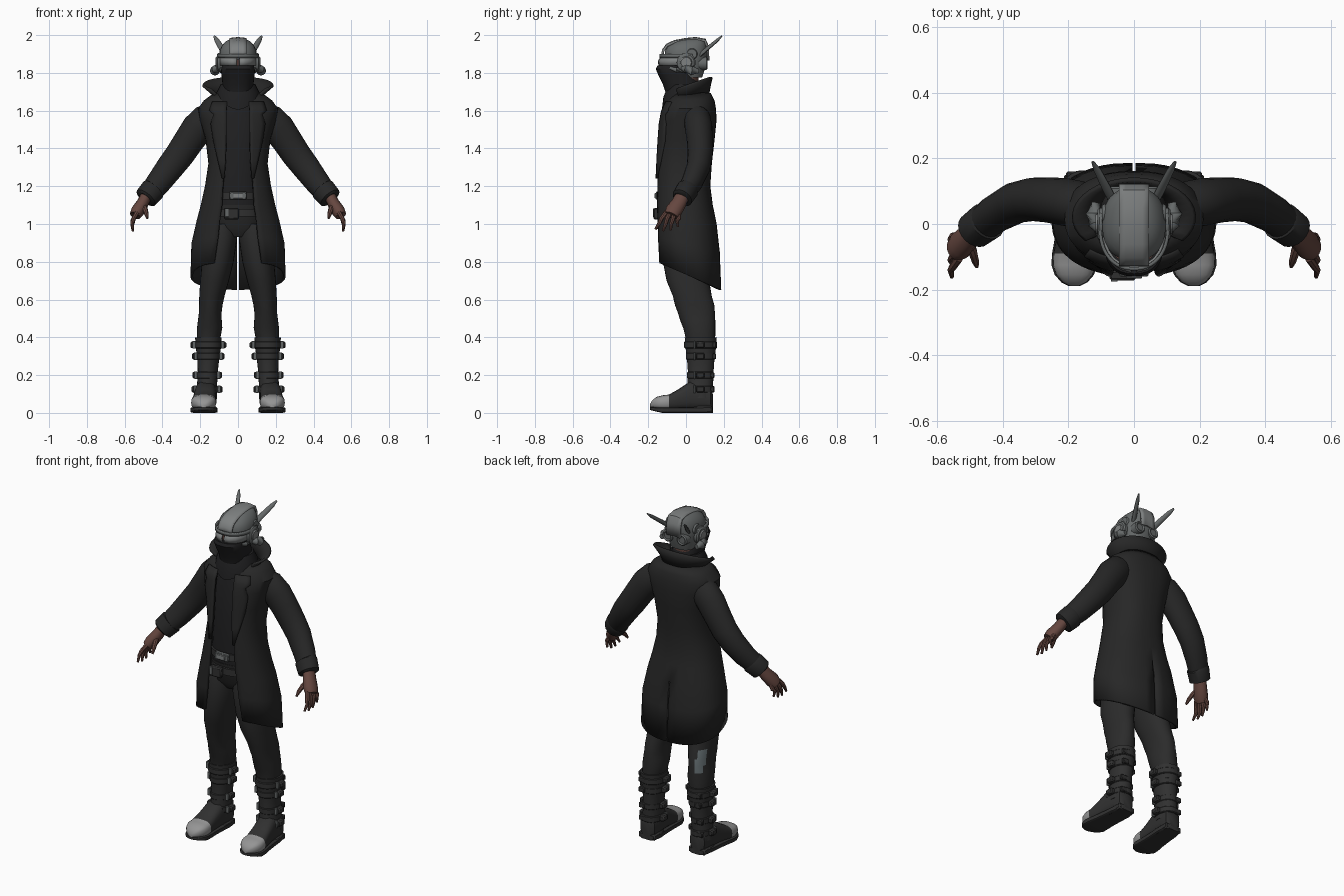
import bpy, bmesh, math
from mathutils import Vector

cube = bpy.data.objects.get("Cube")
if cube:
    bpy.data.objects.remove(cube)
made = []


def material(name, r, g, b):
    m = bpy.data.materials.new(name)
    m.use_nodes = True
    m.diffuse_color = (r, g, b, 1)
    m.node_tree.nodes["Principled BSDF"].inputs["Base Color"].default_value = (r, g, b, 1)
    return m


COAT_CLOTH = material("coat black", .02, .02, .02)
TROUSER = material("trouser black", .024, .024, .024)
MASK = material("mask black", .014, .014, .015)
LEATHER = material("boot leather", .03, .03, .03)
SKIN = material("skin brown", .13, .062, .05)
STEEL = material("helmet steel", .13, .14, .14)
PLATE = material("light steel", .21, .22, .22)
TOE = material("toe cap grey", .3, .3, .3)
PATCH = material("patch grey", .13, .16, .17)


def finish(name, bm, mat, thick=0):
    bmesh.ops.recalc_face_normals(bm, faces=bm.faces)
    me = bpy.data.meshes.new(name)
    bm.to_mesh(me)
    bm.free()
    me.materials.append(mat)
    ob = bpy.data.objects.new(name, me)
    bpy.context.collection.objects.link(ob)
    if thick:
        mod = ob.modifiers.new("thickness", 'SOLIDIFY')
        mod.thickness = thick
        mod.offset = 0
    made.append(ob)
    return ob


def skin_rows(name, rows, mat, closed=True, thick=0, skip=None):
    """Join rows of points with quads; closed rows are capped."""
    bm = bmesh.new()
    vs = [[bm.verts.new(p) for p in row] for row in rows]
    n = len(vs[0])
    for j, (a, b) in enumerate(zip(vs, vs[1:])):
        for i in range(n if closed else n - 1):
            if not (skip and skip(j, i)):
                k = (i + 1) % n
                bm.faces.new((a[i], a[k], b[k], b[i]))
    if closed:
        bm.faces.new(vs[0])
        bm.faces.new(vs[-1])
    return finish(name, bm, mat, thick)


def power(v, p):
    return math.copysign(abs(v) ** p, v)


def ring(cx, cy, z, rx, ry, p=.85, n=28, start=0):
    """Rounded outline; angle zero is the front."""
    pts = []
    for i in range(n):
        a = start + (2 * math.pi - 2 * start) * i / (n - 1 if start else n)
        pts.append(Vector((cx + rx * power(math.sin(a), p), cy - ry * power(math.cos(a), p), z)))
    return pts


def stack(name, rows, mat):
    """Rows of height, half width, front y, back y."""
    return skin_rows(name, [ring(0, (f + b) / 2, z, w, (b - f) / 2) for z, w, f, b in rows], mat)


def tube(name, pts, mat, s=1, flat=1, n=14):
    rows = []
    for i, (x, y, z, r) in enumerate(pts):
        a, b = pts[max(i - 1, 0)], pts[min(i + 1, len(pts) - 1)]
        t = (Vector(b[:3]) - Vector(a[:3])).normalized()
        u = t.cross(Vector((0, 1, 0))).normalized()
        v = t.cross(u)
        row = []
        for k in range(n):
            c = 2 * math.pi * k / n
            q = Vector((x, y, z)) + r * math.cos(c) * u + r * flat * math.sin(c) * v
            row.append(Vector((s * q.x, q.y, q.z)))
        rows.append(row)
    return skin_rows(name, rows, mat)


def box(name, x, y, z, sx, sy, sz, mat):
    bm = bmesh.new()
    bmesh.ops.create_cube(bm, size=1)
    for v in bm.verts:
        v.co = Vector((x + v.co.x * sx, y + v.co.y * sy, z + v.co.z * sz))
    ob = finish(name, bm, mat)
    bev = ob.modifiers.new("soft edge", 'BEVEL')
    bev.width = min(sx, sy, sz) * .2
    return ob


# Long coat: height, half width, front y, back y, half opening
COAT = [(.65, .245, -.15, .18, .125), (.85, .24, -.152, .172, .105), (1, .212, -.155, .155, .095),
        (1.1, .19, -.157, .135, .085), (1.2, .168, -.156, .122, .08), (1.32, .15, -.15, .13, .07),
        (1.45, .165, -.14, .145, .066), (1.55, .195, -.13, .155, .065), (1.61, .205, -.115, .152, .065),
        (1.65, .175, -.095, .145, .06), (1.69, .12, -.075, .125, .055)]
P = .85
N = 42


def coat_at(z):
    for a, b in zip(COAT, COAT[1:]):
        if z <= b[0]:
            f = (z - a[0]) / (b[0] - a[0])
            return [u + (v - u) * f for u, v in zip(a, b)]
    return COAT[-1]


def coat_front(x, z):
    _, w, f, b, _ = coat_at(z)
    s = min(x / w, 1) ** (1 / P)
    return (f + b) / 2 - (b - f) / 2 * math.sqrt(1 - s * s) ** P


rows = []
for z, w, f, b, gap in COAT:
    row = ring(0, (f + b) / 2, z, w, (b - f) / 2, P, N, math.asin((gap / w) ** (1 / P)))
    for i, x in ((N // 2 - 1, .005), (N // 2, -.005)):
        row[i].x = x
    if z < 1.1:
        for v in row:
            hem = .8 - (v.y + .15) * .45
            v.z = 1.1 - (1.1 - z) * (1.1 - hem) / .45
    rows.append(row)
skin_rows("long_coat", rows, COAT_CLOTH, False, .014, lambda j, i: j < 2 and i == N // 2 - 1)

# Raised collar, open at the front
rows = []
for w, d, cy, z, rise in ((.1, .085, .03, 1.65, .03), (.14, .1, .025, 1.7, .035), (.185, .115, .02, 1.738, .04)):
    row = ring(0, cy, z, w, d, 1, 26, math.radians(52))
    for v in row:
        v.z += rise * (v.y - cy) / d
    rows.append(row)
skin_rows("coat_collar", rows, COAT_CLOTH, False, .014)

# Shirt, hips, belts
stack("shirt", [(1.06, .13, -.13, .1), (1.2, .12, -.138, .08), (1.4, .12, -.125, .1),
                (1.55, .13, -.11, .1), (1.66, .09, -.08, .08)], MASK)
stack("hips", [(.93, .08, -.08, .07), (.98, .14, -.115, .1), (1.1, .135, -.135, .1)], TROUSER)
for z, f in ((1.15, -.148), (1.06, -.145)):
    stack("belt", [(z - .02, .13, f, .1), (z + .02, .13, f, .1)], LEATHER)
box("belt_buckle", 0, -.15, 1.15, .09, .02, .042, STEEL)
box("belt_buckle_center", 0, -.16, 1.15, .05, .012, .028, PLATE)
box("belt_pouch", -.035, -.157, 1.055, .08, .03, .06, LEATHER)
box("pouch_clasp", -.06, -.172, 1.06, .02, .008, .045, STEEL)

# Face, mask and scarf
stack("face", [(1.72, .07, -.1, .06), (1.8, .078, -.12, .07), (1.87, .08, -.12, .07)], SKIN)
stack("face_mask", [(1.62, .06, -.1, .06), (1.68, .08, -.103, .075), (1.74, .082, -.123, .07),
                    (1.79, .088, -.147, .05), (1.82, .09, -.16, .03), (1.838, .084, -.152, .02)], MASK)
rows = []
for z, w, dip in ((1.66, .12, .06), (1.7, .112, .03), (1.74, .092, .02)):
    row = ring(0, -.01, z, w, w * .98, 1)
    for v in row:
        v.z -= dip * max(0, -(v.y + .01) / w) ** 4
    rows.append(row)
skin_rows("neck_scarf", rows, MASK)

# Helmet shell, crest and visor
stack("helmet_shell", [(1.775, .07, -.03, .085), (1.82, .088, -.07, .1), (1.87, .097, -.112, .112),
                       (1.915, .097, -.112, .112), (1.945, .085, -.095, .11), (1.967, .065, -.06, .105),
                       (1.98, .04, -.02, .095)], STEEL)
arc = [(-.125, 1.885), (-.122, 1.92), (-.1, 1.95), (-.06, 1.968), (0, 1.979), (.05, 1.984),
       (.1, 1.976), (.115, 1.94), (.118, 1.87)]
skin_rows("helmet_crest", [[Vector((x, y, z - abs(x) * .12)) for x in (-.045, -.025, 0, .025, .045)]
                           for y, z in arc], PLATE, False, .012)
rows = [ring(0, -.02, z, .092, d, .9, 20, .06)[:6] for z, d in ((1.838, .122), (1.862, .125), (1.885, .11))]
for s in (1, -1):
    skin_rows("visor_lens", [[Vector((s * v.x, v.y, v.z)) for v in r] for r in rows], PLATE, False, .008)
rows = [ring(0, -.01, z, w, w * 1.22, .9, 28, 4.4 - math.pi) for z, w in ((1.88, .103), (1.9, .104))]
skin_rows("helmet_brow", [[Vector((v.x, -.01 - (v.y + .01), v.z)) for v in r] for r in rows], STEEL, False, .01)

for s in (1, -1):
    # Ear discs, pods, rear vents and horns
    for y, z, r, x0, x1, mat in ((0, 1.855, .05, .08, .112, STEEL), (0, 1.855, .032, .1, .118, PLATE),
                                 (.03, 1.9, .03, .07, .098, STEEL)):
        tube("ear_disc", [(x0, y, z, r), (x1 - .006, y + .001, z, r), (x1, y + .001, z, r * .85)], mat, s, n=20)
    tube("ear_pod", [(.105, -.02, 1.825, .012), (.118, .0, 1.82, .022), (.122, .03, 1.812, .026),
                     (.115, .065, 1.81, .014)], STEEL, s)
    tube("cheek_guard", [(.085, .0, 1.815, .018), (.088, -.05, 1.815, .012), (.082, -.085, 1.825, .008)], STEEL, s)
    rows = [[Vector((s * .048 + r * math.cos(k * math.pi / 9), y, 1.85 + r * math.sin(k * math.pi / 9)))
             for k in range(18)] for y, r in ((.07, .034), (.108, .034), (.114, .027), (.108, .02))]
    skin_rows("rear_vent", rows, STEEL)
    tube("horn", [(.066, .075, 1.895, .016), (.085, .112, 1.928, .016), (.112, .165, 1.972, .013),
                  (.126, .19, 1.995, .005)], STEEL, s, .6, 10)

    # Lapel lying on the coat front
    rows = []
    for z, out in ((1.24, .082), (1.34, .105), (1.44, .128), (1.53, .142), (1.58, .128), (1.6, .15), (1.645, .135)):
        inner = coat_at(z)[4] - .004
        xs = [inner + (out - inner) * k / 4 for k in range(5)]
        rows.append([Vector((s * x, coat_front(x, z) - .011, z)) for x in xs])
    skin_rows("lapel", rows, COAT_CLOTH, False, .012)

    # Sleeve and cuff
    tube("sleeve", [(.12, .05, 1.575, .07), (.17, .06, 1.55, .084), (.215, .068, 1.505, .085),
                    (.26, .073, 1.44, .08), (.31, .075, 1.365, .077), (.36, .065, 1.3, .073),
                    (.42, .032, 1.22, .066), (.485, -.018, 1.14, .055)], COAT_CLOTH, s, .86, 20)
    tube("cuff", [(.445, .01, 1.187, .06), (.45, .008, 1.182, .066), (.487, -.02, 1.138, .062),
                  (.49, -.022, 1.134, .05)], COAT_CLOTH, s, .9, 20)

    # Hand
    tube("palm", [(.485, -.018, 1.15, .03), (.505, -.038, 1.11, .032), (.53, -.065, 1.07, .036),
                  (.545, -.078, 1.045, .03)], SKIN, s, 1.25)
    for k in range(4):
        y = -.105 + k * .022
        spread = (k - 1.5) * .009
        drop = (.01, 0, .004, .022)[k]
        tube("finger", [(.535, y, 1.06, .013), (.553, y - .012 + spread, 1.028, .012),
                        (.56, y - .022 + spread, .995 + drop, .01), (.556, y - .03 + spread * 2, .962 + drop, .006)],
             SKIN, s, n=8)
    tube("thumb", [(.505, -.05, 1.105, .016), (.492, -.085, 1.08, .014), (.485, -.112, 1.055, .012),
                   (.48, -.13, 1.03, .006)], SKIN, s, n=8)

    # Trouser leg, with a worn patch behind the right knee
    leg = skin_rows("trouser_leg", [ring(s * x, y, z, w, d, .95) for x, y, z, w, d in (
        (.085, -.01, 1, .075, .1), (.09, -.01, .93, .086, .115), (.107, .0, .8, .084, .122), (.124, .01, .7, .076, .113),
        (.138, .033, .62, .067, .103), (.144, .046, .57, .062, .104), (.147, .055, .53, .06, .098),
        (.149, .062, .49, .063, .093), (.15, .07, .45, .067, .085), (.154, .075, .41, .063, .08),
        (.157, .077, .37, .06, .075))], TROUSER)
    leg.data.materials.append(PATCH)
    for f in leg.data.polygons:
        c = f.center
        if s < 0 and .5 < c.z < .6 and -.2 < c.x < -.165 and c.y > .08:
            f.material_index = 1

    # Boot shaft, foot and sole
    skin_rows("boot_shaft", [ring(s * x, y, z, w, d, .95) for x, y, z, w, d in (
        (.168, .072, .08, .058, .068), (.163, .076, .16, .053, .068), (.16, .078, .22, .053, .068),
        (.157, .078, .29, .058, .073), (.157, .078, .34, .066, .08), (.157, .078, .4, .07, .085))], LEATHER)
    FOOT = ((.142, .03, .1), (.13, .048, .13), (.08, .056, .16), (.02, .057, .165), (-.04, .06, .125),
            (-.09, .065, .097), (-.125, .066, .093), (-.155, .056, .085), (-.178, .036, .068), (-.19, .012, .048))
    for name, low, soft, grow in (("boot_foot", .015, .7, 0), ("boot_sole", 0, .3, .004)):
        rows = []
        for y, w, top in FOOT:
            if grow:
                top = .03
            base = low + max(0, -.13 - y) * .25
            mid, half = (top + base) / 2, (top - base) / 2
            cx = s * (.166 + .016 * max(0, min(1, (.1 - y) / .2)))
            rows.append([Vector((cx + (w + grow) * power(math.cos(a), soft), y, mid + half * power(math.sin(a), soft)))
                         for a in (k * math.pi / 10 for k in range(20))])
        ob = skin_rows(name, rows, LEATHER)
        if not grow:
            ob.data.materials.append(TOE)
            for f in ob.data.polygons:
                if f.center.y < -.09:
                    f.material_index = 1
    box("boot_heel", s * .167, .09, .018, .11, .1, .036, LEATHER)

    # Boot straps with buckles on both sides
    for z, w in ((.36, .073), (.3, .064), (.2, .057), (.125, .06)):
        cx = s * (.157 if z > .25 else .163)
        skin_rows("boot_strap", [ring(cx, .077, z + h, w + g, w + .014 + g, .95)
                                 for h, g in ((-.018, -.004), (-.014, 0), (.014, 0), (.018, -.004))], LEATHER)
        for side in (1, -1):
            x = cx + side * (w + .007)
            box("strap_buckle", x, .075, z, .03, .045, .034, LEATHER)
            box("buckle_pin", x - side * .004, .045, z, .018, .01, .04, STEEL)
        box("strap_tab", cx + s * .03, .15 if z > .25 else .14, z, .04, .02, .03, LEATHER)

# Smooth shading with sharp edges kept
bpy.ops.object.select_all(action='DESELECT')
for ob in made:
    ob.select_set(True)
bpy.context.view_layer.objects.active = made[0]
bpy.ops.object.shade_smooth_by_angle(angle=math.radians(40))
